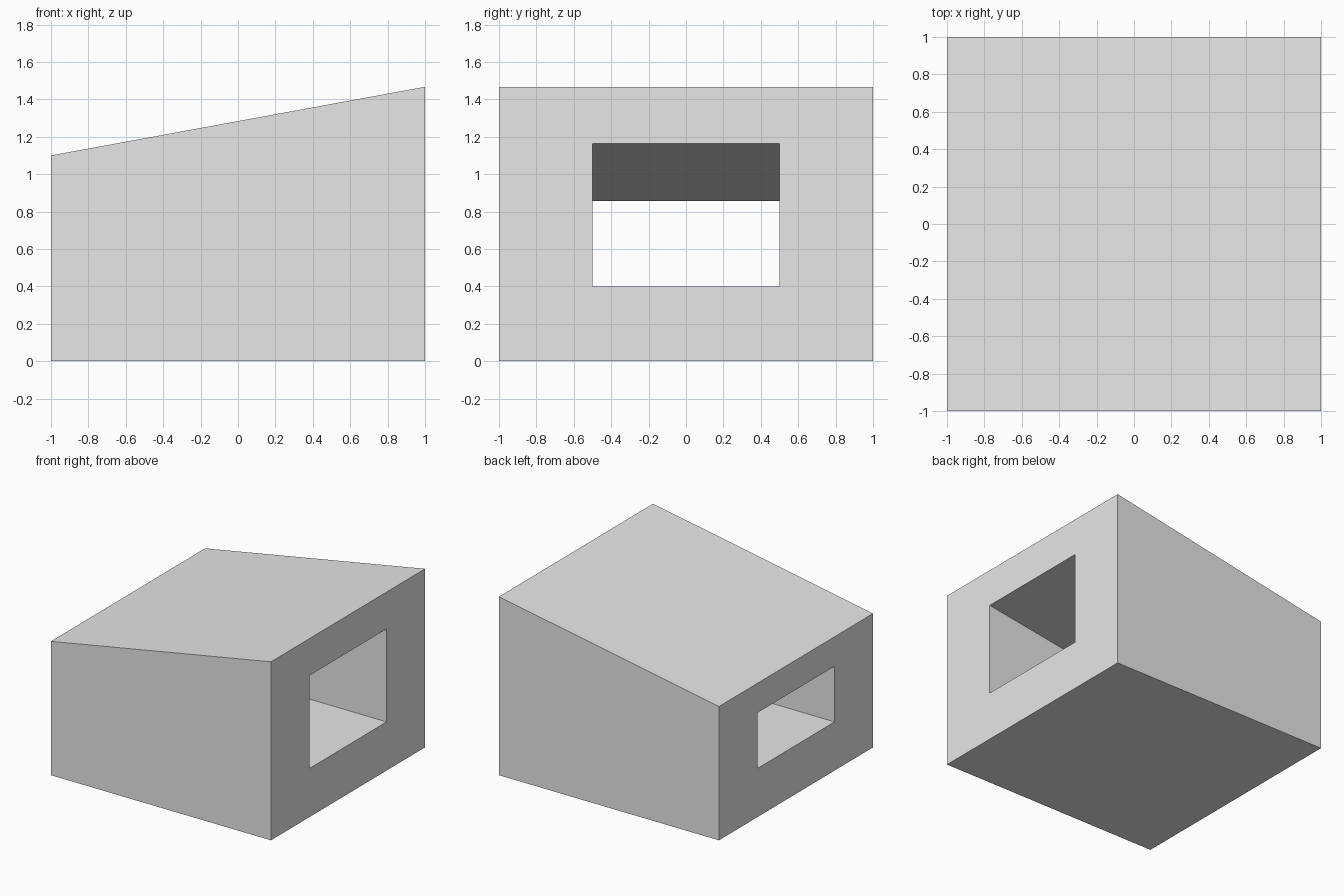
import bpy
import bmesh

cube = bpy.data.objects.get("Cube")
if cube:
    bpy.data.objects.remove(cube, do_unlink=True)

# Plain grey material
grey = bpy.data.materials.new("light grey")
grey.use_nodes = True
colour = (0.8, 0.8, 0.8, 1)
grey.diffuse_color = colour
grey.node_tree.nodes["Principled BSDF"].inputs["Base Color"].default_value = colour

bm = bmesh.new()


def ring(x, half_width, bottom, top):
    """Rectangle of vertices standing across the x axis."""
    corners = ((-half_width, bottom), (half_width, bottom),
               (half_width, top), (-half_width, top))
    return [bm.verts.new((x, y, z)) for y, z in corners]


def bridge(a, b):
    """Band of four quads between two rings."""
    for i in range(4):
        j = (i + 1) % 4
        bm.faces.new((a[i], a[j], b[j], b[i]))


# Outer shell and tunnel, both taller at the +x end
low_outer = ring(-1, 1, 0, 1.1)
high_outer = ring(1, 1, 0, 1.467)
high_inner = ring(1, 0.5, 0.4, 1.163)
low_inner = ring(-1, 0.5, 0.4, 0.857)

# Walls, end frame, tunnel lining, other end frame
loop = [low_outer, high_outer, high_inner, low_inner]
for k in range(4):
    bridge(loop[k], loop[(k + 1) % 4])
bmesh.ops.recalc_face_normals(bm, faces=bm.faces)

mesh = bpy.data.meshes.new("sloped_block")
bm.to_mesh(mesh)
bm.free()
mesh.materials.append(grey)
block = bpy.data.objects.new("sloped_block_with_tunnel", mesh)
bpy.context.collection.objects.link(block)
